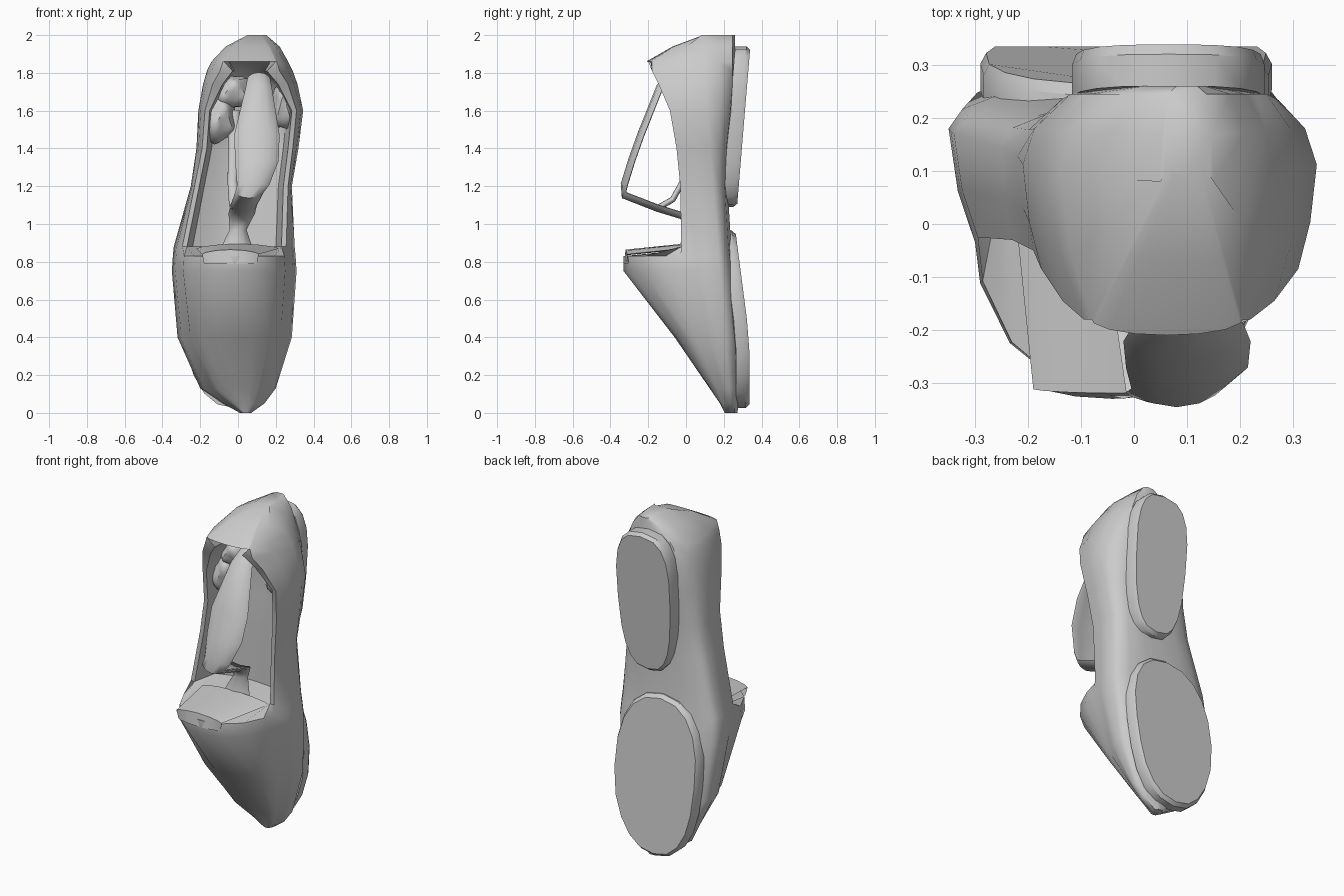
import bpy, bmesh, math
from mathutils import Vector

if "Cube" in bpy.data.objects:
    bpy.data.objects.remove(bpy.data.objects["Cube"])

def finish(bm, name, angle=40):
    bmesh.ops.recalc_face_normals(bm, faces=bm.faces)
    me = bpy.data.meshes.new(name)
    bm.to_mesh(me)
    bm.free()
    ob = bpy.data.objects.new(name, me)
    bpy.context.collection.objects.link(ob)
    bpy.ops.object.select_all(action='DESELECT')
    ob.select_set(True)
    bpy.context.view_layer.objects.active = ob
    bpy.ops.object.shade_smooth_by_angle(angle=math.radians(angle))
    return ob

def loft(rings, name, angle=40):
    bm = bmesh.new()
    vs = [[bm.verts.new(p) for p in r] for r in rings]
    n = len(vs[0])
    for a, b in zip(vs, vs[1:]):
        for i in range(n):
            j = (i + 1) % n
            bm.faces.new((a[i], a[j], b[j], b[i]))
    bm.faces.new(vs[0])
    bm.faces.new(vs[-1])
    return finish(bm, name, angle)

# Upper: domed toe sections, trough sections at the opening, domed heel cap
def section(z, xl, xr, inset, yr, yi):
    w, rl, rr = xr - xl, xl + inset, xr - inset
    yw = .24 - .08 * z                                        # height of widest point
    yb = .255 + .035 * math.cos(math.pi * (z - .3) / .9)      # sole side, with arch
    if z > 1.5:
        yb = min(yb, .26)
    def side(x, r, s):
        return [(r, yr), (x + (r - x) * .35, yr + (yw - yr) * .45), (x, yw),
                (x + s * .04 * w, (yw + yb) / 2), (x + s * .13 * w, yb - .015), (x + s * .3 * w, yb)]
    pts = side(xl, rl, 1) + side(xr, rr, -1)[::-1]
    for k in range(7):
        a = math.pi * (k + .6) / 7.2
        if yi > yr:      # open trough with a wall thickness
            t = .025 + max(0, z - 1.6) * .2
            c, s = max(-1, min(1, 1.15 * math.cos(a))), math.sin(a) ** .6
            if k in (0, 6):
                c, s = (1 if k == 0 else -1), 0
            pts.append(((rl + rr) / 2 + ((rr - rl) / 2 - t) * c, yr + (yi - yr) * s))
        else:
            pts.append(((rl + rr) / 2 + (rr - rl) / 2 * math.cos(a), yr + (yi - yr) * math.sin(a)))
    return [(x, y, z) for x, y in pts]

upper = [  # z, left, right, rim inset, rim y, middle y
    (0, .01, .07, .01, .215, .205),
    (.05, -.08, .14, .04, .20, .18),
    (.13, -.20, .20, .06, .17, .125),
    (.40, -.32, .285, .06, .05, -.06),
    (.75, -.35, .31, .05, -.035, -.33),
    (.83, -.345, .305, .05, -.03, -.33),
    (.88, -.34, .30, .045, -.025, .17),
    (1.2, -.25, .285, .02, -.03, .17),
    (1.4, -.22, .32, .03, -.05, .17),
    (1.6, -.21, .345, .035, -.085, .18),
    (1.74, -.185, .315, .05, -.145, .17),
    (1.81, -.165, .29, .07, -.18, .10),
    (1.86, -.14, .265, .06, -.18, -.21),
    (1.94, -.065, .22, .05, -.06, -.07),
    (2.0, .05, .15, .02, .10, .09)]
loft([section(*r) for r in upper], "shoe_upper", 50)

# Soles: rounded ovals in x,z with a sloped outer face
def slab(cx, cz, hw, hh, power, taper, back, depth, name):
    def ring(s, dy):
        out = []
        for k in range(20):
            a = math.tau * k / 20
            u, v = [math.copysign(abs(f) ** (2 / power), f) for f in (math.cos(a), math.sin(a))]
            z = cz + hh * v * s
            out.append((cx + hw * u * s * (1 + taper * v), back(z) + dy, z))
        return out
    loft([ring(1, -depth), ring(1, -.02), ring(.96, 0)], name, 35)

slab(-.015, .495, .275, .47, 2.3, .06, lambda z: .335 - max(0, z - .4) * .13, .07, "front_sole")
slab(.065, 1.515, .18, .425, 2.9, .1, lambda z: .27 + (z - 1.09) * .083, .08, "heel_block")

# Strips swept in the y,z plane: rows are x centre, half width, y, z
def strip(rows, thick, bow, name):
    rings = []
    for i, (xc, hw, y, z) in enumerate(rows):
        a, b = rows[max(i - 1, 0)], rows[min(i + 1, len(rows) - 1)]
        d = Vector((0, b[2] - a[2], b[3] - a[3])).normalized()
        nrm = Vector((0, d.z, -d.y))
        ring = []
        for k in range(12):
            t = math.tau * k / 12
            c = math.cos(t)
            ring.append(Vector((xc + hw * c, y, z)) + nrm * (thick * math.sin(t) - bow * c * c))
        rings.append(ring)
    loft(rings, name, 60)

strip([(.11, .06, -.05, 1.79), (.11, .07, -.14, 1.73), (.10, .12, -.24, 1.48), (.10, .115, -.29, 1.34),
       (.08, .085, -.33, 1.21), (.06, .075, -.33, 1.15), (.03, .07, -.15, 1.08), (.02, .07, -.02, 1.04),
       (0, .045, .01, .97), (-.01, .1, -.03, .84)], .016, .02, "tongue")
strip([(-.01, .035, -.14, 1.09), (-.02, .03, -.07, 1.13), (-.03, .025, -.02, 1.22),
       (-.02, .03, .05, 1.6)], .016, 0, "tongue_lining")

# Folded edge of the toe panel
strip([(-.04, .14, -.315, .79), (-.04, .15, -.315, .85), (0, .22, -.02, .88)], .015, -.01, "toe_panel_edge")

# Crumpled lining inside the heel
for n, (x, z, r, h) in enumerate([(-.10, 1.56, .09, .13), (-.03, 1.70, .10, .09), (.24, 1.62, .06, .12)]):
    bm = bmesh.new()
    bmesh.ops.create_icosphere(bm, subdivisions=3, radius=1)
    for v in bm.verts:
        c = v.co
        p = c * (1 + .15 * math.sin(5 * c.x + n) * math.cos(4 * c.z + 2 * c.y))
        v.co = (x + p.x * r, .06 + p.y * .1, z + p.z * h)
    finish(bm, "heel_lining_%d" % (n + 1))
